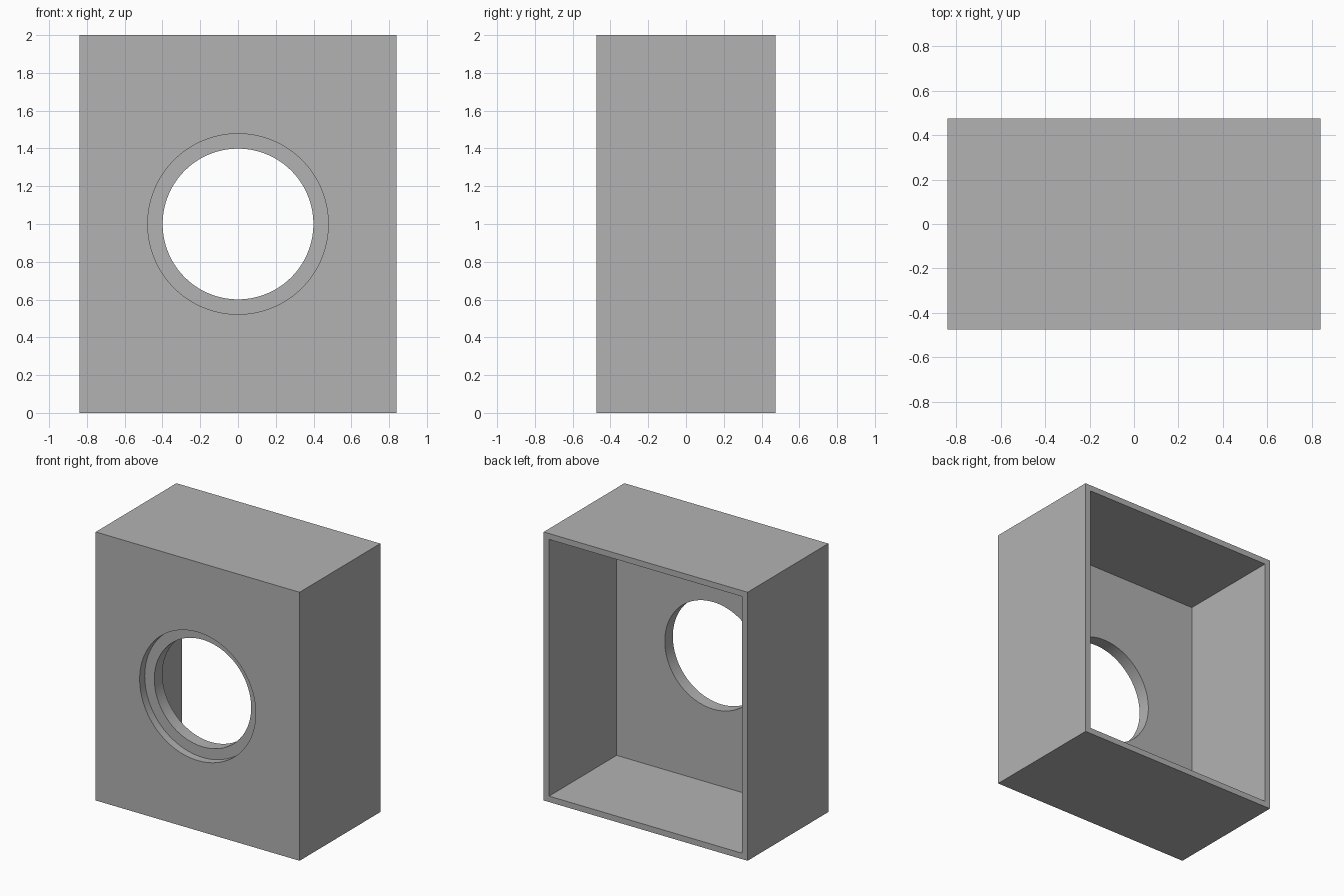
import bpy
import math

default_cube = bpy.data.objects.get("Cube")
if default_cube:
    bpy.data.objects.remove(default_cube, do_unlink=True)

# Overall sizes
WIDTH, DEPTH, HEIGHT = 1.68, 0.95, 2.0
WALL = 0.044
PANEL = 0.155            # thickness of the front panel
RECESS = 0.06            # depth of the rebate around the opening
HOLE_RADIUS, RECESS_RADIUS = 0.399, 0.478
FRONT = -DEPTH / 2
MID = HEIGHT / 2
MARGIN = 0.1             # cutters overshoot the surface by this much

grey = bpy.data.materials.new("neutral_grey")
grey.use_nodes = True
grey.diffuse_color = (0.448, 0.448, 0.448, 1)
grey.node_tree.nodes["Principled BSDF"].inputs["Base Color"].default_value = grey.diffuse_color


def box(name, width, y_min, y_max, height):
    bpy.ops.mesh.primitive_cube_add(size=1, location=(0, (y_min + y_max) / 2, MID))
    obj = bpy.context.object
    obj.name = name
    obj.scale = (width, y_max - y_min, height)
    bpy.ops.object.transform_apply(location=False, rotation=False, scale=True)
    obj.data.materials.append(grey)
    return obj


def disc(name, radius, y_min, y_max):
    bpy.ops.mesh.primitive_cylinder_add(
        vertices=128, radius=radius, depth=y_max - y_min,
        location=(0, (y_min + y_max) / 2, MID), rotation=(math.pi / 2, 0, 0))
    obj = bpy.context.object
    obj.name = name
    obj.data.materials.append(grey)
    return obj


def cut(target, cutter):
    mod = target.modifiers.new(cutter.name, 'BOOLEAN')
    mod.operation = 'DIFFERENCE'
    mod.solver = 'EXACT'
    mod.object = cutter
    bpy.context.view_layer.objects.active = target
    bpy.ops.object.modifier_apply(modifier=mod.name)
    bpy.data.objects.remove(cutter, do_unlink=True)


# Open-backed cabinet with a rebated round opening in the front panel
cabinet = box("cabinet", WIDTH, FRONT, -FRONT, HEIGHT)
cut(cabinet, box("cavity", WIDTH - 2 * WALL, FRONT + PANEL, -FRONT + MARGIN, HEIGHT - 2 * WALL))
cut(cabinet, disc("rebate", RECESS_RADIUS, FRONT - MARGIN, FRONT + RECESS))
cut(cabinet, disc("opening", HOLE_RADIUS, FRONT - MARGIN, FRONT + PANEL + MARGIN))

# Smooth round walls, sharp box edges
bpy.ops.object.select_all(action='DESELECT')
cabinet.select_set(True)
bpy.context.view_layer.objects.active = cabinet
bpy.ops.object.shade_smooth_by_angle(angle=math.radians(30))
